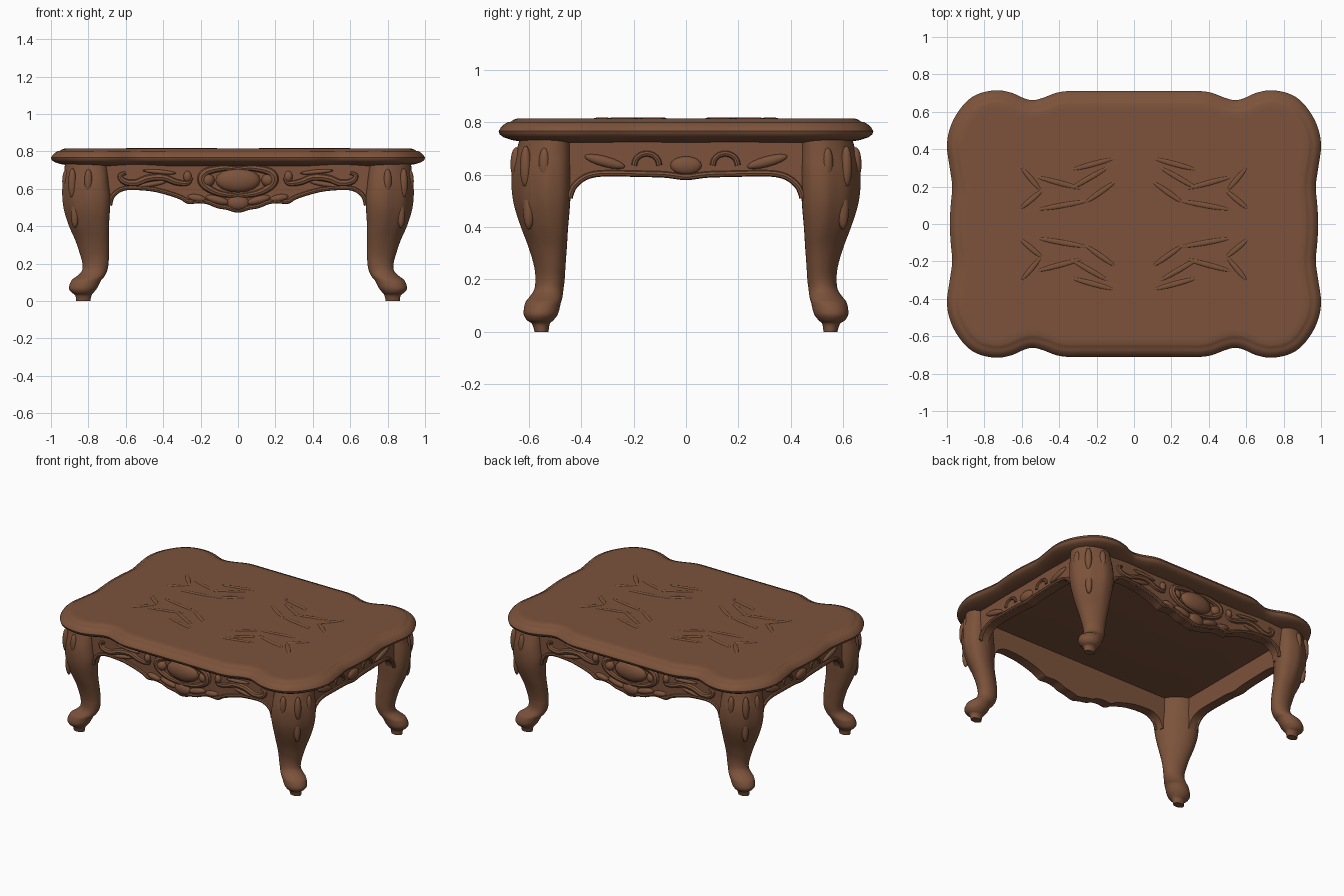
import bpy, bmesh, math
from mathutils import Vector

if "Cube" in bpy.data.objects:
    bpy.data.objects.remove(bpy.data.objects["Cube"])

wood = bpy.data.materials.new("brown_wood")
wood.diffuse_color = (0.2, 0.085, 0.043, 1)
wood.use_nodes = True
wood.node_tree.nodes["Principled BSDF"].inputs["Base Color"].default_value = wood.diffuse_color


def spline(pts, n=6, closed=False):
    """Catmull-Rom through points of any dimension."""
    c, out = len(pts), []
    get = (lambda i: pts[i % c]) if closed else (lambda i: pts[max(0, min(c - 1, i))])
    for i in range(c if closed else c - 1):
        p0, p1, p2, p3 = get(i - 1), get(i), get(i + 1), get(i + 2)
        for k in range(n):
            t = k / n
            out.append(tuple(0.5 * (2 * b + (e - a) * t + (2 * a - 5 * b + 4 * e - g) * t * t
                                    + (3 * b - a - 3 * e + g) * t ** 3)
                             for a, b, e, g in zip(p0, p1, p2, p3)))
    if not closed:
        out.append(tuple(pts[-1]))
    return out


def loft(bm, rings):
    """Skin closed rings and cap both ends."""
    vs = [[bm.verts.new(p) for p in r] for r in rings]
    n = len(vs[0])
    for a, b in zip(vs, vs[1:]):
        for i in range(n):
            j = (i + 1) % n
            bm.faces.new((a[i], a[j], b[j], b[i]))
    bm.faces.new(vs[0])
    bm.faces.new(vs[-1])


def tube(bm, f, pts, d, r, taper=True):
    """Carved scroll along (u, z) points on a face at depth d."""
    p = [Vector(q) for q in spline(pts)]
    rings = []
    for i, q in enumerate(p):
        t = (p[min(i + 1, len(p) - 1)] - p[max(i - 1, 0)]).normalized()
        rr = r * (0.45 + 0.55 * math.sin(math.pi * i / (len(p) - 1))) if taper else r
        ring = []
        for k in range(8):
            a = k * math.pi / 4
            c, s = rr * math.cos(a), rr * math.sin(a)
            ring.append(f(q.x - t.y * c, d + s, q.y + t.x * c))
        rings.append(ring)
    loft(bm, rings)


def blob(bm, f, u, z, d, su, sz, sd, deg=0):
    """Flattened ellipsoid on a face, turned by deg in its plane."""
    ca, sa = math.cos(math.radians(deg)), math.sin(math.radians(deg))
    new = bmesh.ops.create_uvsphere(bm, u_segments=16, v_segments=10, radius=1)["verts"]
    for v in new:
        x, y, h = v.co.x * su, v.co.y * sz, v.co.z * sd
        v.co = f(u + x * ca - y * sa, d + h, z + x * sa + y * ca)


def finish(bm, name, angle=40):
    bmesh.ops.recalc_face_normals(bm, faces=bm.faces[:])
    me = bpy.data.meshes.new(name)
    bm.to_mesh(me)
    bm.free()
    me.materials.append(wood)
    ob = bpy.data.objects.new(name, me)
    bpy.context.collection.objects.link(ob)
    bpy.ops.object.select_all(action='DESELECT')
    ob.select_set(True)
    bpy.context.view_layer.objects.active = ob
    bpy.ops.object.shade_smooth_by_angle(angle=math.radians(angle))


# Table top: scalloped outline with a moulded edge
q = [(.985, 0), (.98, .1), (.972, .2), (.985, .3), (1, .41), (.988, .5), (.95, .585), (.89, .66),
     (.82, .70), (.73, .715), (.65, .70), (.59, .673), (.54, .662), (.485, .675), (.42, .70),
     (.36, .71), (.28, .71), (.14, .71), (0, .71)]
outline = (q + [(-x, y) for x, y in q[::-1]][1:] + [(-x, -y) for x, y in q][1:]
           + [(x, -y) for x, y in q[::-1]][1:-1])
outline = [Vector(p) for p in spline(outline, 4, True)]
N = len(outline)
normals = []
for i in range(N):
    t = outline[(i + 1) % N] - outline[i - 1]
    normals.append(Vector((-t.y, t.x)).normalized())
edge = [(.11, .722), (.085, .726), (.05, .732), (.02, .742), (.004, .753), (0, .766), (.008, .78),
        (.022, .793), (.036, .801), (.046, .802), (.056, .809), (.07, .814), (.1, .814)]
bm = bmesh.new()
loft(bm, [[(*(p + n * s), z) for p, n in zip(outline, normals)] for s, z in edge])
finish(bm, "table_top")

# Low leaf relief on the top
bm = bmesh.new()
streaks = [(.22, .32, .12, -15), (.24, .245, .12, -30), (.18, .17, .1, -35), (.4, .22, .13, 15),
           (.38, .1, .14, -10), (.55, .24, .08, 50), (.55, .13, .08, -40)]
for sx in (1, -1):
    for sy in (1, -1):
        for x, y, l, a in streaks:
            blob(bm, lambda u, d, z: (sx * u, sy * z, d), x, y, .813, l, .014, .006, a)
finish(bm, "top_leaf_relief")

# Cabriole legs: rows of z, x range, y range
rows = [(.735, .70, .925, .44, .635), (.68, .695, .93, .44, .65), (.62, .69, .938, .44, .663),
        (.55, .682, .938, .44, .665), (.48, .685, .928, .443, .655), (.40, .69, .903, .45, .63),
        (.32, .69, .868, .455, .60), (.25, .69, .845, .46, .58), (.20, .692, .832, .463, .575),
        (.16, .70, .835, .468, .58), (.13, .715, .865, .472, .60), (.11, .732, .89, .478, .614),
        (.07, .752, .904, .488, .62), (.045, .772, .89, .505, .608), (.03, .783, .87, .52, .588),
        (0, .79, .865, .525, .578)]
for sx, side in ((1, "right"), (-1, "left")):
    for sy, end in ((1, "back"), (-1, "front")):
        bm = bmesh.new()
        rings = []
        for z, x0, x1, y0, y1 in spline(rows, 4):
            phi = .16 * min(1, max(0, (z - .1) / .25))
            carve = .03 * max(0, math.sin(math.pi * (z - .3) / .45)) if z > .3 else 0
            ring = []
            for k in range(40):
                a = k * math.tau / 40
                w = max(0, math.cos(a - math.pi / 4))
                m = 1 + carve * w * math.cos(8 * (a - math.pi / 4))
                ring.append((sx * ((x0 + x1) / 2 + (x1 - x0) / 2 * m * math.cos(a + phi)),
                             sy * ((y0 + y1) / 2 + (y1 - y0) / 2 * m * math.sin(a - phi)), max(z, 0)))
            rings.append(ring)
        loft(bm, rings)
        finish(bm, f"{end}_{side}_leg", 50)
        # Leaf carving on the knee
        bm = bmesh.new()
        for x, y, z, l in ((.886, .612, .63, .08), (.918, .54, .64, .065), (.80, .648, .64, .065),
                           (.872, .60, .47, .08)):
            blob(bm, lambda u, d, h: (sx * u, sy * d, h), x, z, y, .022, l, .022)
        finish(bm, f"{end}_{side}_knee_carving")

# Aprons: shaped lower edge, bead along it and carving
long_edge = [(.685, .50), (.675, .54), (.65, .57), (.61, .59), (.55, .594), (.45, .585), (.36, .562),
             (.30, .54), (.265, .52), (.21, .523), (.16, .517), (.11, .497), (.06, .488), (0, .473)]
short_edge = [(.445, .50), (.43, .54), (.40, .57), (.36, .588), (.30, .594), (.18, .592),
              (.08, .589), (0, .58)]
sides = [("front", lambda u, d, z: (u, -d, z), long_edge, .60, .80),
         ("back", lambda u, d, z: (-u, d, z), long_edge, .60, .80),
         ("right", lambda u, d, z: (d, u, z), short_edge, .88, .54),
         ("left", lambda u, d, z: (-d, -u, z), short_edge, .88, .54)]
for name, f, low, d, end in sides:
    curve = low + [(-u, z) for u, z in low[::-1]][1:]
    prof = [(end, .73), (end, .50)] + spline(curve, 3) + [(-end, .50), (-end, .73)]
    bm = bmesh.new()
    loft(bm, [[f(u, k, z) for u, z in prof] for k in (d, d - .06)])
    tube(bm, f, [(u, z + .011) for u, z in curve], d, .012, False)
    finish(bm, f"{name}_apron")

    bm = bmesh.new()
    if low is long_edge:
        # Central shell with leaves below
        blob(bm, f, 0, .645, d, .12, .065, .04)
        blob(bm, f, 0, .525, d, .06, .04, .025)
        for s in (1, -1):
            tube(bm, f, [(0, .705), (s * .08, .71), (s * .17, .69), (s * .195, .65),
                         (s * .17, .61), (s * .10, .575), (0, .56)], d + .005, .022)
            blob(bm, f, s * .16, .645, d, .035, .035, .03)
            blob(bm, f, s * .11, .54, d, .065, .022, .022, s * 15)
            blob(bm, f, s * .22, .55, d, .05, .02, .02, s * 10)
            # Side scrolls
            tube(bm, f, [(s * .25, .66), (s * .27, .63), (s * .33, .635), (s * .40, .66),
                         (s * .48, .655), (s * .55, .63), (s * .61, .64), (s * .63, .67),
                         (s * .60, .685)], d, .02)
            blob(bm, f, s * .27, .665, d, .022, .03, .02)
            blob(bm, f, s * .46, .625, d, .08, .014, .015, s * -10)
            blob(bm, f, s * .42, .69, d, .09, .012, .014, s * 5)
    else:
        # Small arches and a centre leaf
        for s in (1, -1):
            c = s * .15
            tube(bm, f, [(c + .048 * math.cos(a * math.pi / 6), .635 + .045 * math.sin(a * math.pi / 6))
                         for a in range(7)], d, .011, False)
            blob(bm, f, s * .31, .65, d, .08, .02, .016, s * 15)
        blob(bm, f, 0, .635, d, .06, .035, .02)
    finish(bm, f"{name}_apron_carving")
